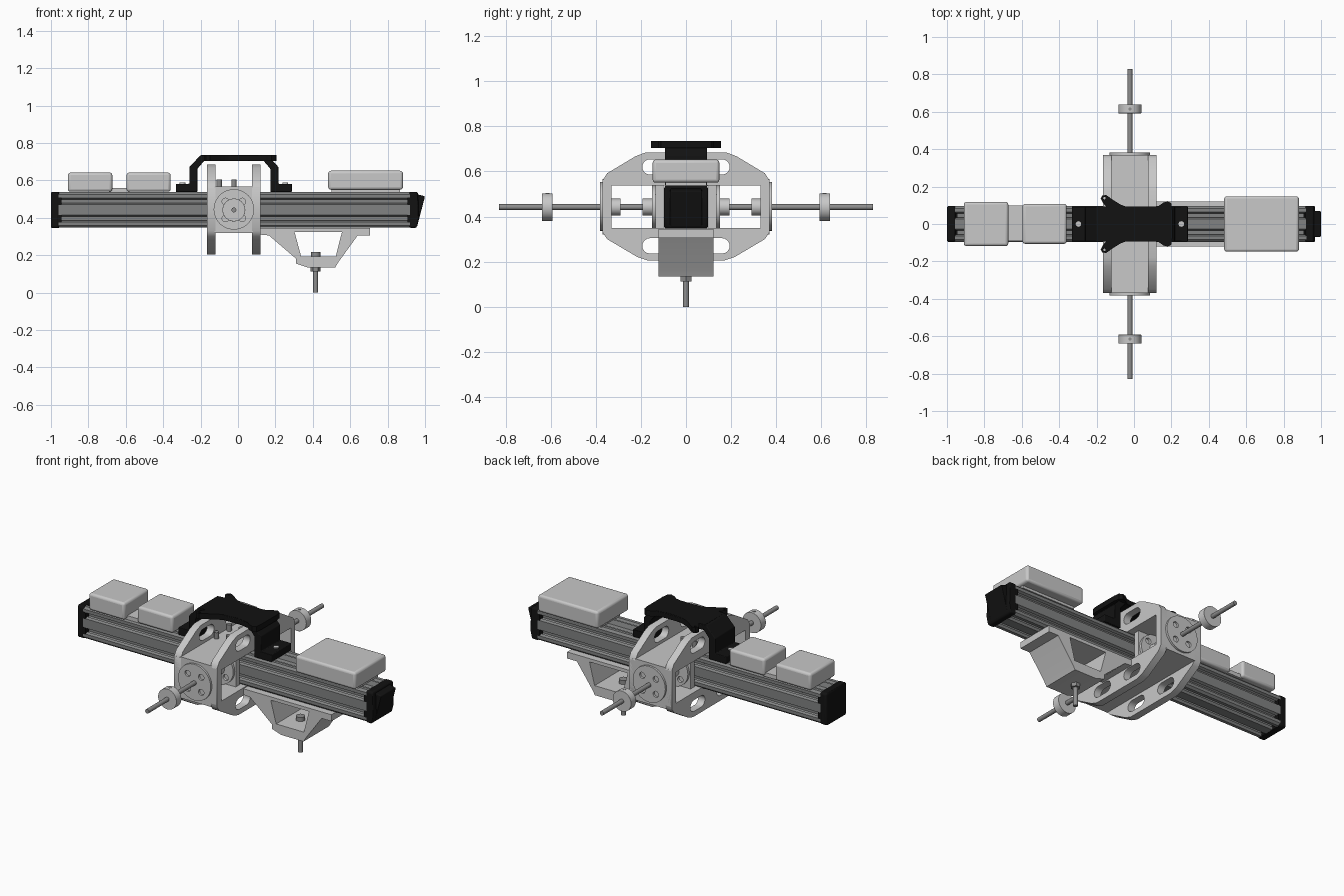
import bpy, bmesh, math
from mathutils import Matrix, Vector

if "Cube" in bpy.data.objects:
    bpy.data.objects.remove(bpy.data.objects["Cube"])


def material(name, r, g, b):
    m = bpy.data.materials.new(name)
    m.diffuse_color = (r, g, b, 1)
    m.use_nodes = True
    m.node_tree.nodes["Principled BSDF"].inputs["Base Color"].default_value = m.diffuse_color
    return m


LIGHT = material("light grey plastic", 0.58, 0.58, 0.58)
ALU = material("dark aluminium", 0.22, 0.225, 0.225)
STEEL = material("steel", 0.27, 0.27, 0.27)
BLACK = material("black plastic", 0.006, 0.006, 0.006)

# local (u, v, w) -> world, extrusion along w
AXES = {
    'x': Matrix(((0, 0, 1, 0), (1, 0, 0, 0), (0, 1, 0, 0), (0, 0, 0, 1))),
    'y': Matrix(((1, 0, 0, 0), (0, 0, -1, 0), (0, 1, 0, 0), (0, 0, 0, 1))),
    'z': Matrix.Identity(4),
}


def finish(ob, mat, bevel=0, segments=3):
    ob.data.materials.clear()
    ob.data.materials.append(mat)
    if bevel:
        b = ob.modifiers.new("bevel", 'BEVEL')
        b.width, b.segments, b.limit_method = bevel, segments, 'ANGLE'
    bpy.ops.object.select_all(action='DESELECT')
    ob.select_set(True)
    bpy.context.view_layer.objects.active = ob
    bpy.ops.object.shade_smooth_by_angle(angle=math.radians(35))
    return ob


def prism(name, loops, axis, lo, hi, mat, bevel=0):
    """Extrude an outline (first loop) with holes (other loops) along an axis."""
    cu = bpy.data.curves.new(name, 'CURVE')
    cu.dimensions, cu.fill_mode, cu.extrude = '2D', 'BOTH', (hi - lo) / 2
    for pts in loops:
        sp = cu.splines.new('POLY')
        sp.points.add(len(pts) - 1)
        for p, (u, v) in zip(sp.points, pts):
            p.co = (u, v, 0, 1)
        sp.use_cyclic_u = True
    tmp = bpy.data.objects.new(name + "_outline", cu)
    bpy.context.collection.objects.link(tmp)
    dg = bpy.context.evaluated_depsgraph_get()
    me = bpy.data.meshes.new_from_object(tmp.evaluated_get(dg))
    bpy.data.objects.remove(tmp)
    off = Vector([(lo + hi) / 2 if a == axis else 0 for a in 'xyz'])
    me.transform(Matrix.Translation(off) @ AXES[axis])
    bm = bmesh.new()
    bm.from_mesh(me)
    bmesh.ops.remove_doubles(bm, verts=bm.verts, dist=1e-5)
    bmesh.ops.recalc_face_normals(bm, faces=bm.faces)
    bm.to_mesh(me)
    bm.free()
    ob = bpy.data.objects.new(name, me)
    bpy.context.collection.objects.link(ob)
    return finish(ob, mat, bevel)


def box(name, x, y, z, mat, bevel=0):
    rect = [(x[0], y[0]), (x[1], y[0]), (x[1], y[1]), (x[0], y[1])]
    return prism(name, [rect], 'z', z[0], z[1], mat, bevel)


def circle(u, v, r, n=24):
    return [(u + r * math.cos(2 * math.pi * i / n), v + r * math.sin(2 * math.pi * i / n)) for i in range(n)]


def slot(u0, u1, v, r):
    """Round-ended slot between u0 < u1."""
    arc = [math.pi * i / 8 for i in range(9)]
    return [(u1 + r * math.sin(a), v - r * math.cos(a)) for a in arc] + \
           [(u0 - r * math.sin(a), v + r * math.cos(a)) for a in arc]


def mirrored(half):
    """Complete an outline by mirroring it in u."""
    return half + [(-u, v) for u, v in reversed(half)]


CX, CZ, H = -0.022, 0.442, 0.095   # rod x, beam centre height, beam half size

# slotted beam: one side with two T-slots, turned four times
side = [(-H + .012, -H)]
for c in (-.046, .046):
    side += [(c - .018, -H), (c - .01, -H + .014), (c - .022, -H + .018), (c - .012, -H + .032),
             (c + .012, -H + .032), (c + .022, -H + .018), (c + .01, -H + .014), (c + .018, -H)]
side += [(H - .012, -H)]
outline = []
for k in range(4):
    c, s = round(math.cos(k * math.pi / 2)), round(math.sin(k * math.pi / 2))
    outline += [(c * u - s * v, s * u + c * v + CZ) for u, v in side]
prism("beam", [outline], 'x', -.97, .94, ALU)

# end caps, the right one slanted
box("left_cap", (-1, -.955), (-.097, .097), (.346, .538), BLACK, .012)
prism("right_cap", [[(.915, .346), (.955, .346), (.968, .4), (.962, .538), (.915, .538)]],
      'y', -.097, .097, BLACK, .01)
prism("right_cap_nose", [[(.94, .355), (.957, .352), (1, .515), (.94, .53)]], 'y', -.07, .07, BLACK, .006)
for sz in (-1, 1):   # cap tabs gripping the beam
    for x0, x1 in ((-.97, -.945), (.905, .93)):
        box("cap_tab", (x0, x1), (-.096, .096), (CZ + sz * .046 - .02, CZ + sz * .046 + .02), BLACK)

# electronics boxes on top
box("rear_box", (-.91, -.672), (-.118, .118), (.54, .642), LIGHT, .014)
box("middle_box", (-.596, -.36), (-.106, .108), (.54, .642), LIGHT, .014)
box("box_link", (-.69, -.58), (-.09, .098), (.536, .56), LIGHT)
box("front_box", (.482, .882), (-.148, .148), (.55, .652), LIGHT, .014)
box("front_box_pad", (.5, .865), (-.09, .09), (.535, .552), LIGHT)

# central housing: two side plates
frame = mirrored([(.17, .205), (.215, .22), (.35, .3), (.37, .33), (.37, .56), (.35, .592), (.225, .667), (.18, .684)])
window = [(-.33, .35), (.33, .35), (.33, .537), (-.33, .537)]
holes = [slot(s * .125 - .035, s * .125 + .035, z, .034) for s in (-1, 1) for z in (.27, .62)]
for name, x0 in (("left_side_plate", -.165), ("right_side_plate", .075)):
    prism(name, [frame, window] + holes, 'x', x0, x0 + .045, LIGHT)
# shelves and walls joining the plates
box("top_shelf", (-.125, .08), (-.37, .37), (.537, .567), LIGHT)
box("bottom_shelf", (-.125, .08), (-.37, .37), (.32, .35), LIGHT)


def flange_holes(r):
    return [circle(CX + a * .045, CZ + b * .045, r) for a in (-1, 1) for b in (-1, 1)]


for s, tag in ((-1, "front"), (1, "back")):
    def span(a, b):
        return sorted((s * a, s * b))

    box(tag + "_wall", (-.165, .12), span(.335, .37), (.335, .562), LIGHT, .006)
    box(tag + "_inner_wall", (-.125, .08), span(.1, .135), (.345, .54), LIGHT)
    # bearing flanges with bolt holes, and their hubs
    prism(tag + "_outer_flange", [circle(CX, CZ + .003, .108, 48)] + flange_holes(.018), 'y', *span(.37, .382), LIGHT)
    prism(tag + "_inner_flange", [circle(CX, CZ, .095, 48)] + flange_holes(.018), 'y', *span(.135, .15), LIGHT)
    prism(tag + "_outer_hub", [circle(CX, CZ, .037)], 'y', *span(.29, .34), LIGHT)
    prism(tag + "_inner_hub", [circle(CX, CZ, .037)], 'y', *span(.14, .192), LIGHT)
    # cross rod and stop collar
    prism(tag + "_rod", [circle(CX, CZ, .013, 20)], 'y', *span(.1, .83), STEEL)
    prism(tag + "_collar", [circle(CX, CZ, .061, 40)], 'y', *span(.592, .639), LIGHT, .003)
    prism(tag + "_set_screw", [circle(CX, s * .615, .009, 12)], 'z', CZ + .04, CZ + .0625, STEEL)
    for x in (-.1, CX):
        prism("shelf_screw", [circle(x, s * .06, .014, 16)], 'z', .56, .605, STEEL)

# black bridge: legs and feet in profile, mirrored about the rod
half = [(.31, .538), (.31, .582), (.238, .582), (.238, .672), (.178, .735)]
inner = [(.158, .706), (.195, .662), (.195, .538)]
bridge = mirrored(half) + [(-u, v) for u, v in inner[::-1]] + []
bridge = half + [(-u, v) for u, v in half[::-1]] + [(-u, v) for u, v in inner[::-1]] + inner
prism("bridge", [[(u + CX, v) for u, v in bridge]], 'y', -.094, .094, BLACK, .004)
# top plate with four curved arms
upper = [(.205, .075), (.2, .11), (.18, .122), (.158, .115), (.13, .095), (.06, .082), (-.03, .088),
         (-.075, .105), (-.11, .128), (-.15, .155), (-.17, .152), (-.178, .135), (-.165, .112),
         (-.15, .095), (-.19, .09)]
prism("bridge_top", [upper + [(u, -v) for u, v in upper[::-1]], circle(-.158, .138, .007, 10),
                     circle(-.158, -.138, .007, 10)], 'z', .703, .736, BLACK)
for x in (-.297, .253):
    prism("foot_screw", [circle(x, 0, .015, 16)], 'z', .57, .588, LIGHT)

# hanging bracket under the beam
hang = [(.12, .345), (.12, .31), (.165, .306), (.31, .182), (.31, .155), (.37, .135), (.52, .135),
        (.538, .165), (.64, .306), (.705, .306), (.705, .345)]
trapezoid = [(.302, .325), (.556, .325), (.522, .192), (.338, .192)]
prism("hanging_bracket", [hang, trapezoid], 'y', -.121, .121, LIGHT)
# bolt through the bracket
for name, r, z0, z1, n in (("bolt_shaft", .013, 0, .2, 20), ("bolt_head", .025, .17, .216, 24),
                           ("bolt_nut", .027, .113, .136, 6)):
    prism(name, [circle(.415, 0, r, n)], 'z', z0, z1, STEEL)
